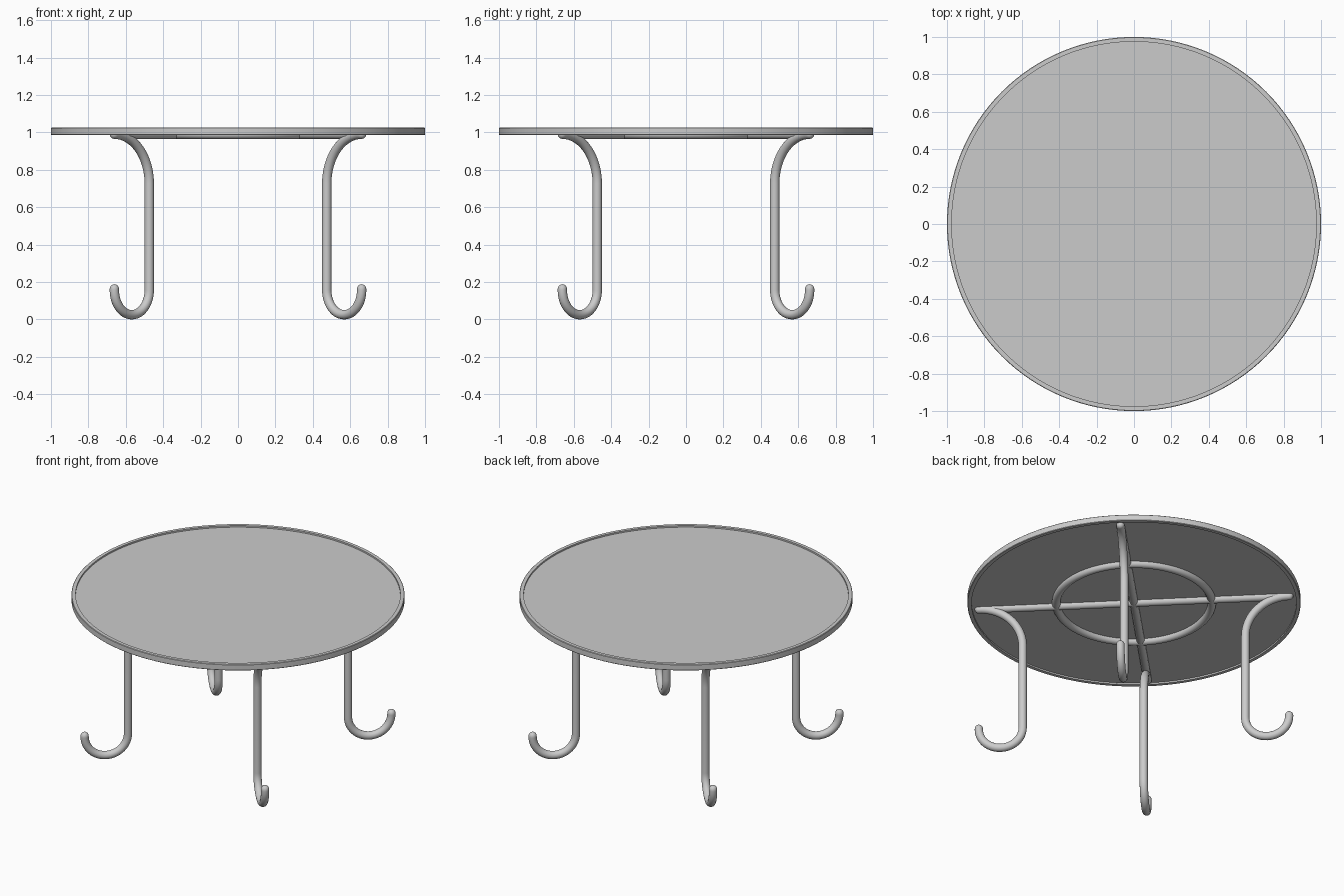
import bpy, bmesh
from math import pi, sin, cos, radians
from mathutils import Vector

if "Cube" in bpy.data.objects:
    bpy.data.objects.remove(bpy.data.objects["Cube"])

R = 0.025          # tube radius
BAR_Z = 0.99       # centre height of the tubes under the top


def smooth(obj):
    bpy.ops.object.select_all(action='DESELECT')
    obj.select_set(True)
    bpy.context.view_layer.objects.active = obj
    bpy.ops.object.shade_smooth_by_angle(angle=radians(40))


def lathe(name, profile, steps=128):
    me = bpy.data.meshes.new(name)
    bm = bmesh.new()
    vs = [bm.verts.new((r, 0, z)) for r, z in profile]
    es = [bm.edges.new((a, b)) for a, b in zip(vs, vs[1:])]
    bmesh.ops.spin(bm, geom=vs + es, cent=(0, 0, 0), axis=(0, 0, 1),
                   angle=2 * pi, steps=steps)
    bmesh.ops.remove_doubles(bm, verts=bm.verts, dist=1e-5)
    bmesh.ops.recalc_face_normals(bm, faces=bm.faces)
    bm.to_mesh(me)
    bm.free()
    obj = bpy.data.objects.new(name, me)
    bpy.context.collection.objects.link(obj)
    smooth(obj)
    return obj


def tube(name, path, angle):
    """Round-ended tube along (x, z) points, turned about the z axis."""
    pts = [Vector((x, 0, z)) for x, z in path]
    d0 = (pts[0] - pts[1]).normalized()
    d1 = (pts[-1] - pts[-2]).normalized()
    caps = [radians(a) for a in (20, 40, 58, 74, 86)]
    rows = [(pts[0] + d0 * R * sin(a), cos(a)) for a in reversed(caps)]
    rows += [(p, 1) for p in pts]
    rows += [(pts[-1] + d1 * R * sin(a), cos(a)) for a in caps]
    cu = bpy.data.curves.new(name, 'CURVE')
    cu.dimensions = '3D'
    cu.bevel_depth = R
    cu.bevel_resolution = 6
    cu.use_fill_caps = True
    sp = cu.splines.new('POLY')
    sp.points.add(len(rows) - 1)
    for p, (co, rad) in zip(sp.points, rows):
        p.co = (*co, 1)
        p.radius = rad
    obj = bpy.data.objects.new(name, cu)
    bpy.context.collection.objects.link(obj)
    obj.rotation_euler.z = angle
    bpy.ops.object.select_all(action='DESELECT')
    obj.select_set(True)
    bpy.context.view_layer.objects.active = obj
    bpy.ops.object.convert(target='MESH')
    smooth(bpy.context.object)


def arc(cx, cz, r, a0, a1, n=20):
    return [(cx + r * cos(radians(a0 + (a1 - a0) * i / n)),
             cz + r * sin(radians(a0 + (a1 - a0) * i / n))) for i in range(n + 1)]


# Table top: thin panel set inside a slightly taller rim
lathe("table_panel", [(0, 1.015), (0.976, 1.015), (0.976, 0.995), (0, 0.995)])
lathe("table_rim", [(0.975, 0.985), (0.997, 0.985), (1, 0.988), (1, 1.022),
                    (0.997, 1.025), (0.975, 1.025), (0.975, 0.985)])

# Support ring under the top
bpy.ops.mesh.primitive_torus_add(major_radius=0.467, minor_radius=R, major_segments=96,
                                 minor_segments=20, location=(0, 0, BAR_Z))
bpy.context.object.name = "support_ring"
smooth(bpy.context.object)

# Crossed bars joining opposite legs
for k in range(2):
    tube(f"cross_bar_{k + 1}", [(-0.935, BAR_Z), (0.935, BAR_Z)], radians(45 + 90 * k))

# Four bent legs: outward hook foot, straight shaft, outward curve at the top
leg, end = 0.671, 0.935
foot = (end - leg) / 2
bend = end - leg
leg_path = ([(end, 0.163)] + arc(leg + foot, foot + R, foot, 0, -180, 28)
            + arc(end, BAR_Z - bend, bend, 180, 90))
for k, side in enumerate(("back_right", "back_left", "front_left", "front_right")):
    tube(f"{side}_leg", leg_path, radians(45 + 90 * k))
